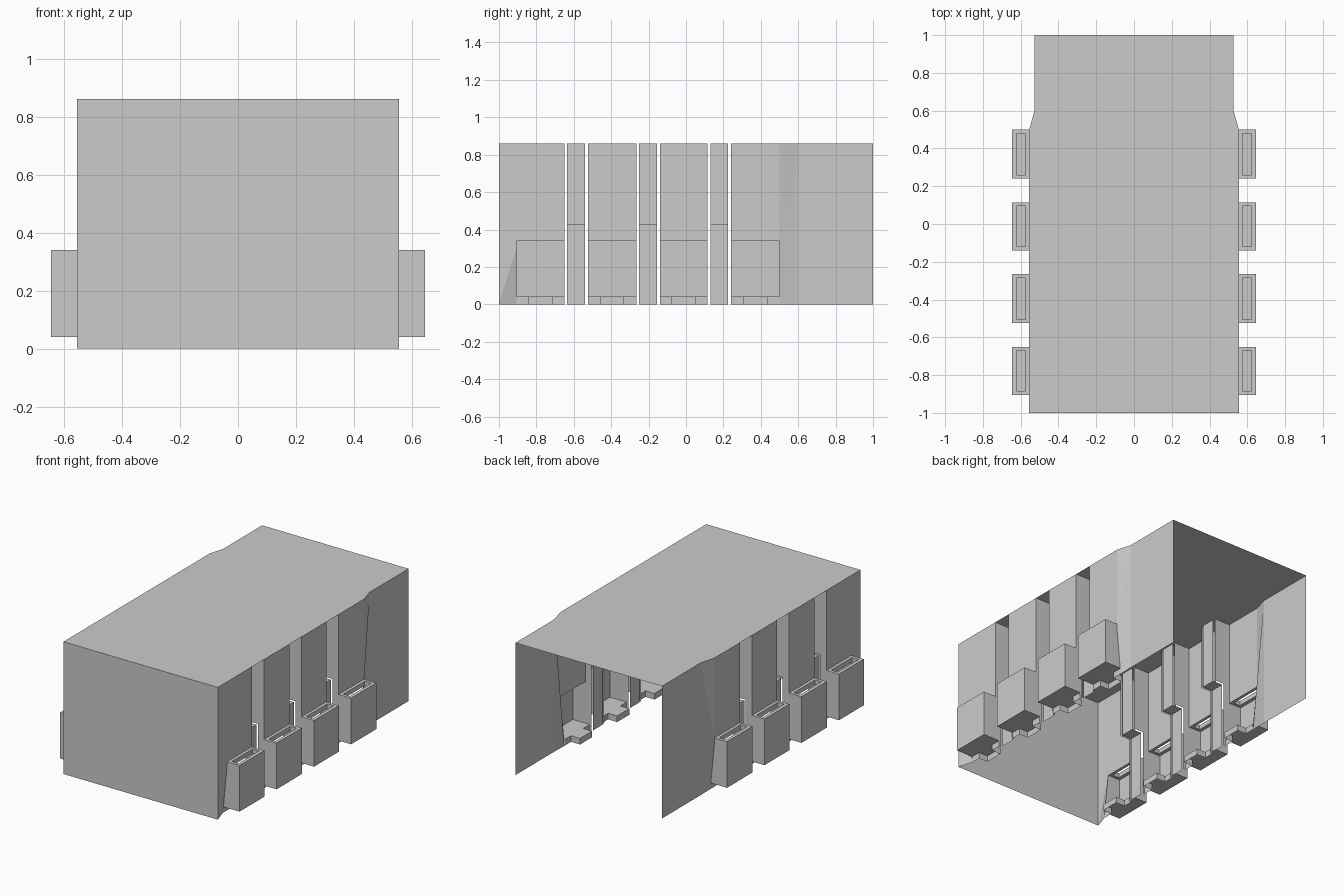
import bpy

if "Cube" in bpy.data.objects:
    bpy.data.objects.remove(bpy.data.objects["Cube"])

H, X, LOW = 0.86, 0.555, 0.525      # height, half width, half width at wall foot
ZR, ZT, ZF, ZB = 0.31, 0.34, 0.04, 0.43
BAYS = [(-0.905, -0.65), (-0.525, -0.265), (-0.14, 0.115), (0.24, 0.5)]
NICHES = [(-0.65, -0.525), (-0.265, -0.14), (0.115, 0.24)]


def build(name, faces):
    """Make an object from separate polygons, merging shared corners."""
    verts, index, polys = [], {}, []
    for f in faces:
        ids = []
        for p in f:
            key = tuple(round(c, 4) for c in p)
            if key not in index:
                index[key] = len(verts)
                verts.append(key)
            ids.append(index[key])
        polys.append(ids)
    me = bpy.data.meshes.new(name)
    me.from_pydata(verts, [], polys)
    ob = bpy.data.objects.new(name, me)
    bpy.context.collection.objects.link(ob)
    return ob


def mirrored(name, faces):
    ob = build(name, faces)
    m = ob.modifiers.new("mirror", 'MIRROR')
    m.use_mirror_merge = False
    return ob


def strip(path, z0, z1):
    """Vertical wall following an (x, y) path."""
    return [[(*a, z0), (*b, z0), (*b, z1), (*a, z1)] for a, b in zip(path, path[1:])]


# Roof and front wall
half = [(X, -1), (X, 0.5), (0.527, 0.6), (0.527, 1)]
build("roof", [[(x, y, H) for x, y in half] + [(-x, y, H) for x, y in reversed(half)]])
build("front_wall", [[(-X, -1, 0), (X, -1, 0), (X, -1, H), (-X, -1, H)]])

# Side walls: front corner, panels above the bays, tapered rear
y0 = BAYS[0][0]
wall = strip([(X, -1), (X, y0)], ZR, H)
wall += [[(X, -1, 0), (LOW, y0, 0), (X, y0, ZR)], [(X, -1, 0), (X, y0, ZR), (X, -1, ZR)]]
for a, b in BAYS:
    wall += strip([(X, a), (X, b)], ZR, H)
wall += [[(X, 0.5, ZR), (0.527, 0.6, H), (X, 0.5, H)],
         [(LOW, 0.5, 0), (0.527, 0.6, 0), (0.527, 0.6, H), (X, 0.5, ZR)]]
wall += strip([(0.527, 0.6), (0.527, 1)], 0, H)
mirrored("side_wall", wall)

# Projecting bays, open to the hall, with slotted caps and notched floors
XO, XT = 0.645, 0.46
for i, (a, b) in enumerate(BAYS):
    c = (a + b) / 2
    ta, tb = c - 0.062, c + 0.062
    shell = strip([(XO, a), (XO, b)], ZF, ZR)
    for y in (a, b):
        shell.append([(LOW, y, ZF), (XO, y, ZF), (XO, y, ZR), (X, y, ZR)])
    edge = [(LOW, a), (LOW, ta), (XT, ta), (XT, tb), (LOW, tb), (LOW, b)]
    shell.append([(x, y, ZF) for x, y in edge] + [(XO, b, ZF), (XO, a, ZF)])
    shell += strip(edge, 0, ZF)
    mirrored(f"bay_{i + 1}", shell)

    outer = [(X, a), (XO, a), (XO, b), (X, b), (X, a)]
    s0, s1 = a + 0.02, b - 0.02
    slot = [(0.575, s0), (0.622, s0), (0.622, s1), (0.575, s1), (0.575, s0)]
    cap = strip(outer, ZR, ZT) + strip(slot[::-1], ZR, ZT)
    for z in (ZR, ZT):
        for k in range(4):
            cap.append([(*outer[k], z), (*outer[k + 1], z), (*slot[k + 1], z), (*slot[k], z)])
    mirrored(f"bay_cap_{i + 1}", cap)

# Niches between bays: deep column above, shallow pier below
XI, XP = 0.44, 0.51
for i, (a, b) in enumerate(NICHES):
    p, q = a + 0.015, b - 0.015
    faces = []
    for y in (a, b):
        faces += strip([(X, y), (XI, y)], ZB, H)
        faces.append([(LOW, y, 0), (X, y, ZR), (X, y, ZB), (XP, y, ZB), (XP, y, 0)])
    faces += strip([(XI, p), (XI, q)], ZB, H)
    faces += strip([(XP, p), (XP, q)], 0, ZB)
    faces.append([(XI, p, ZB), (XP, p, ZB), (XP, q, ZB), (XI, q, ZB)])
    mirrored(f"niche_column_{i + 1}", faces)
